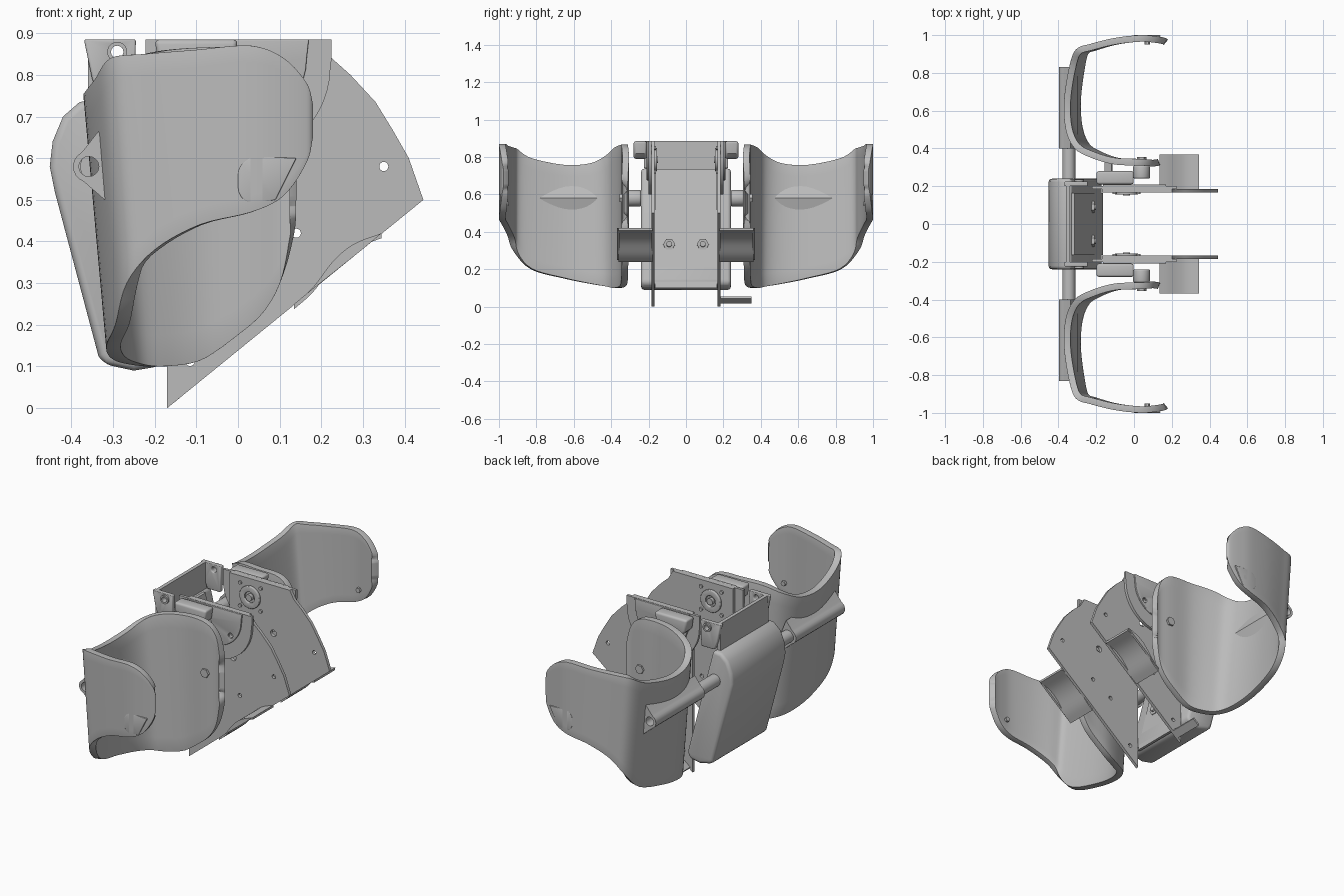
import bpy, bmesh, math
from mathutils import Vector

cube = bpy.data.objects.get("Cube")
if cube:
    bpy.data.objects.remove(cube, do_unlink=True)

grey = bpy.data.materials.new("plain grey")
grey.use_nodes = True
grey.diffuse_color = (0.5, 0.5, 0.5, 1)
grey.node_tree.nodes["Principled BSDF"].inputs["Base Color"].default_value = grey.diffuse_color


def make_object(name, bm):
    mesh = bpy.data.meshes.new(name)
    bm.to_mesh(mesh)
    bm.free()
    mesh.materials.append(grey)
    obj = bpy.data.objects.new(name, mesh)
    bpy.context.collection.objects.link(obj)
    return obj


def extrude_profile(points, y0, y1):
    bm = bmesh.new()
    face = bm.faces.new([bm.verts.new((x, y0, z)) for x, z in points])
    out = bmesh.ops.extrude_face_region(bm, geom=[face])
    moved = [v for v in out["geom"] if isinstance(v, bmesh.types.BMVert)]
    bmesh.ops.translate(bm, verts=moved, vec=(0, y1 - y0, 0))
    bmesh.ops.recalc_face_normals(bm, faces=bm.faces)
    return bm


def arc(cx, cz, r, start=0, end=360, n=24):
    last = n if end - start == 360 else n - 1
    angles = [math.radians(start + (end - start) * i / last) for i in range(n)]
    return [(cx + r * math.cos(a), cz + r * math.sin(a)) for a in angles]


def finish(obj, bevel=0, mirror=False, helper=None):
    """Apply the modifiers, then shade smooth with sharp edges."""
    if bevel:
        mod = obj.modifiers.new("soft edges", "BEVEL")
        mod.width, mod.segments, mod.limit_method = bevel, 3, "ANGLE"
        mod.angle_limit = math.radians(40)
    if mirror:
        mod = obj.modifiers.new("other side", "MIRROR")
        mod.use_axis = (False, True, False)
        mod.use_mirror_merge = False
    bpy.context.view_layer.update()
    graph = bpy.context.evaluated_depsgraph_get()
    mesh = bpy.data.meshes.new_from_object(obj.evaluated_get(graph))
    obj.modifiers.clear()
    obj.data = mesh
    if helper:
        bpy.data.objects.remove(helper, do_unlink=True)
    bpy.ops.object.select_all(action="DESELECT")
    obj.select_set(True)
    bpy.context.view_layer.objects.active = obj
    bpy.ops.object.shade_smooth_by_angle(angle=math.radians(35))
    return obj


def add_holes(obj, holes):
    """Drill round holes along y; each hole is (x, z, radius)."""
    bm = bmesh.new()
    for x, z, r in holes:
        part = extrude_profile(arc(x, z, r, n=16), -2, 2)
        temp = bpy.data.meshes.new("drill")
        part.to_mesh(temp)
        part.free()
        bm.from_mesh(temp)
        bpy.data.meshes.remove(temp)
    cutter = make_object("drill", bm)
    cutter.hide_render = True
    mod = obj.modifiers.new("holes", "BOOLEAN")
    mod.object, mod.operation, mod.solver = cutter, "DIFFERENCE", "EXACT"
    return cutter


def prism(name, points, y0, y1, holes=(), bevel=0, mirror=True):
    obj = make_object(name, extrude_profile(points, y0, y1))
    helper = add_holes(obj, holes) if holes else None
    return finish(obj, bevel, mirror, helper)


def smooth_path(points, steps=5):
    """Catmull-Rom curve through control points of any dimension."""
    p = [Vector(q) for q in points]
    p = [2 * p[0] - p[1]] + p + [2 * p[-1] - p[-2]]
    out = []
    for a, b, c, d in zip(p, p[1:], p[2:], p[3:]):
        for i in range(steps):
            t = i / steps
            out.append(0.5 * (2 * b + (c - a) * t + (2 * a - 5 * b + 4 * c - d) * t ** 2
                              + (3 * b - a - 3 * c + d) * t ** 3))
    return out + [p[-2]]


# Arm cuffs: an open U-shaped shell, each column is (x, y, low z, high z)
columns = smooth_path([
    (.18, .975, .65, .73), (.165, .985, .59, .78), (.11, .995, .51, .84), (.03, 1, .47, .87),
    (-.1, .985, .44, .86), (-.22, .955, .38, .85), (-.3, .925, .3, .84), (-.34, .83, .2, .79),
    (-.37, .65, .15, .755), (-.36, .5, .12, .765), (-.31, .4, .105, .81), (-.22, .35, .1, .85),
    (-.1, .315, .12, .865), (.03, .31, .2, .86), (.1, .305, .3, .8), (.135, .31, .42, .7),
    (.14, .315, .5, .6)])
bm = bmesh.new()
rows = 10
grid = []
for x, y, low, high in columns:
    line = []
    for j in range(rows + 1):
        z = low + (high - low) * j / rows
        lean = .09 * (.75 - z) * max(0, -x / .37)
        line.append(bm.verts.new((x + lean, y, z)))
    grid.append(line)
for a, b in zip(grid, grid[1:]):
    for j in range(rows):
        bm.faces.new((a[j], b[j], b[j + 1], a[j + 1]))
cuffs = make_object("arm_cuffs", bm)
shell = cuffs.modifiers.new("wall", "SOLIDIFY")
shell.thickness, shell.offset = .035, -1
finish(cuffs, bevel=.01, mirror=True)

# Pads and bolts on the cuffs
pad = [(.14, .6), (.03, .605)] + arc(.04, .56, .04, 130, 180, 5) + arc(.04, .53, .04, 180, 270, 6) + [(.09, .5)]
prism("cuff_pad", pad, .99, 1.0, bevel=.003)
prism("cuff_outer_bolt", arc(.07, .55, .014, n=6), .95, 1.0)
prism("cuff_inner_bolt", arc(.04, .58, .045), .24, .31, bevel=.01)
prism("cuff_inner_nut", arc(.04, .58, .025, n=6), .335, .355)

# Cross rods on the back, with their lugs
lug = [(-.335, .665), (-.37, .62)] + arc(-.358, .58, .038, 120, 250, 8) + [(-.32, .5), (-.3, .58)]
prism("rod_lug", lug, .4, .83, [(-.358, .58, .024)])
prism("cross_rod", arc(-.345, .58, .034), .2, .41)

# Rear housing and its inner sloping panel
housing = [(-.33, .74), (-.38, .735), (-.42, .7), (-.445, .64), (-.452, .58), (-.44, .52),
           (-.335, .125), (-.32, .105), (-.25, .09), (-.19, .1), (-.17, .13)]
prism("rear_housing", housing, -.24, .24, bevel=.025, mirror=False)
prism("sloping_panel", [(-.33, .735), (-.315, .735), (-.165, .1), (-.18, .1)], -.165, .165, mirror=False)
nut_bolt = bmesh.new()
for y in (-.09, .09):
    for r, h, n in ((.032, .03, 6), (.015, .05, 16)):
        made = bmesh.ops.create_cone(nut_bolt, cap_ends=True, segments=n, radius1=r, radius2=r, depth=h)
        for v in made["verts"]:
            v.co = Vector((-.225 + v.co.z, y + v.co.y, .33 + v.co.x + .23 * v.co.z))
finish(make_object("panel_nuts", nut_bolt))

# Large side plates
plate = [(-.17, 0), (.445, .5), (.41, .6), (.37, .67), (.33, .735), (.27, .8), (.225, .84),
         (.2, .885), (-.17, .885)]
prism("side_plate", plate, .168, .185,
      [(.35, .58, .011), (-.115, .112, .011), (.1, .62, .018), (.02, .35, .011), (.14, .42, .011)])

# Round mounting plates and hubs at the top
disc = [(.225, .885), (.225, .84)] + arc(0, .82, .222, 0, -180, 24) + [(-.222, .885)]
prism("mount_plate", disc, .185, .2, [(-.04, .785, .025), (.1, .75, .014), (-.13, .75, .014)])
prism("mount_rim", [(.17, .885)] + arc(0, .84, .165, 0, -180, 20) + [(-.165, .885)], .2, .21,
      [(-.04, .785, .025), (.1, .75, .014)], bevel=.003)
prism("hub", arc(-.04, .785, .062), .155, .17, [(-.04, .785, .03)], bevel=.004)
prism("hub_core", arc(-.04, .785, .018), .15, .2)
for i in range(4):
    x, z = arc(-.04, .785, .09, 45, 405, 4)[i]
    prism("hub_screw", arc(x, z, .01, n=12), .16, .17)

# Cups outside the mounting plates
cup = [(0, .885), (-.01, .82), (-.04, .79), (-.16, .79), (-.19, .82), (-.2, .885)]
prism("side_cup", cup, .21, .28, bevel=.012)

# Upper rear bracket: cross wall and two eared arms
prism("bracket_wall", [(-.36, .7), (-.34, .7), (-.34, .885), (-.36, .885)], -.21, .21, mirror=False)
ear = [(-.37, .885), (-.35, .79), (-.33, .74), (-.25, .74), (-.245, .885)]
prism("bracket_ear", ear, .2, .225, [(-.29, .855, .015)], bevel=.005)
prism("ear_collar", arc(-.29, .855, .024), .22, .235, [(-.29, .855, .015)])

# Curved links from the plates toward the cuffs
curve = [(p.x, p.y) for p in smooth_path([(.135, .25), (.18, .29), (.23, .355), (.28, .395), (.345, .42)], 4)]
sheet = curve + [(x, z - .012) for x, z in reversed(curve)]
prism("curved_link", sheet, .18, .36)
prism("link_flange", curve + [(.3, .382)], .355, .368)

# Single foot tab on the left plate
prism("foot_tab", [(-.15, .016), (-.115, .045), (-.12, .055), (-.155, .026)], .18, .35, mirror=False)
